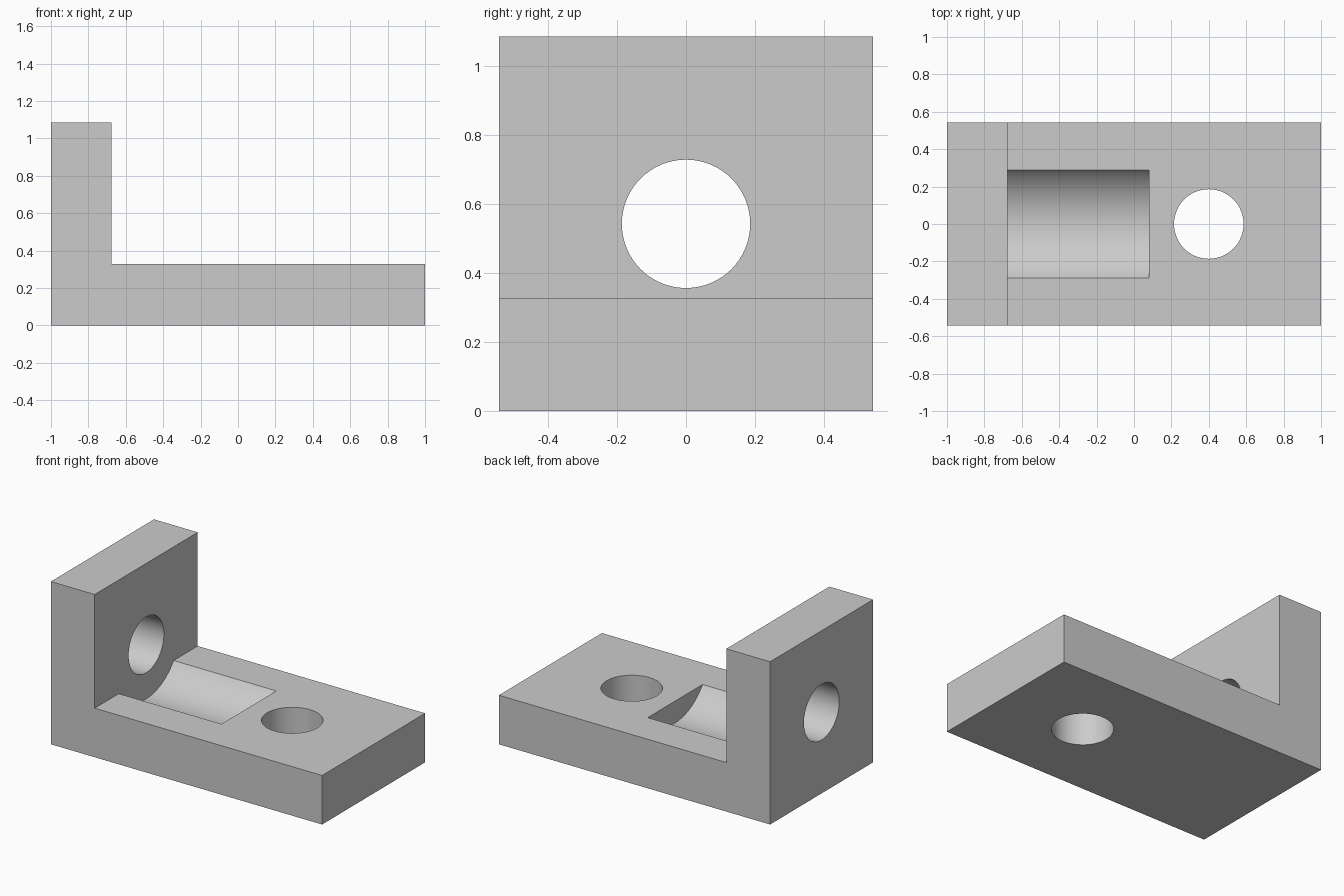
import bpy
import bmesh
import math
from mathutils import Matrix, Vector

cube = bpy.data.objects.get("Cube")
if cube:
    bpy.data.objects.remove(cube, do_unlink=True)

HALF_DEPTH = 0.5425
HEIGHT = 1.085
BASE_TOP = 0.327
WALL_X = -0.677
BORE_Z = HEIGHT / 2
HOLE_RADIUS = 0.186
GROOVE_RADIUS = 0.361

grey = bpy.data.materials.new("light grey")
grey.use_nodes = True
colour = (0.6, 0.6, 0.6, 1)
grey.diffuse_color = colour
grey.node_tree.nodes["Principled BSDF"].inputs["Base Color"].default_value = colour


def add_object(name, bm):
    bmesh.ops.recalc_face_normals(bm, faces=bm.faces)
    mesh = bpy.data.meshes.new(name)
    bm.to_mesh(mesh)
    bm.free()
    mesh.materials.append(grey)
    obj = bpy.data.objects.new(name, mesh)
    bpy.context.collection.objects.link(obj)
    return obj


def cylinder(name, start, end, radius):
    start, end = Vector(start), Vector(end)
    axis = end - start
    bm = bmesh.new()
    turn = axis.to_track_quat("Z", "Y").to_matrix().to_4x4()
    bmesh.ops.create_cone(bm, cap_ends=True, segments=64, radius1=radius, radius2=radius,
                          depth=axis.length,
                          matrix=Matrix.Translation((start + end) / 2) @ turn)
    obj = add_object(name, bm)
    obj.hide_render = True
    return obj


# L-shaped body, extruded from its side profile
profile = [(-1, 0), (1, 0), (1, BASE_TOP), (WALL_X, BASE_TOP), (WALL_X, HEIGHT), (-1, HEIGHT)]
bm = bmesh.new()
face = bm.faces.new([bm.verts.new((x, -HALF_DEPTH, z)) for x, z in profile])
result = bmesh.ops.extrude_face_region(bm, geom=[face], use_keep_orig=True)
moved = [v for v in result["geom"] if isinstance(v, bmesh.types.BMVert)]
bmesh.ops.translate(bm, verts=moved, vec=(0, 2 * HALF_DEPTH, 0))
bracket = add_object("angle_bracket", bm)

# Wall bore, base hole and the blind round groove in the base
cutters = [
    cylinder("wall_bore_cutter", (-1.2, 0, BORE_Z), (-0.5, 0, BORE_Z), HOLE_RADIUS),
    cylinder("base_hole_cutter", (0.4, 0, -0.2), (0.4, 0, 0.6), HOLE_RADIUS),
    cylinder("groove_cutter", (WALL_X, 0, BORE_Z), (0.08, 0, BORE_Z), GROOVE_RADIUS),
]
for cutter in cutters:
    cut = bracket.modifiers.new(cutter.name, "BOOLEAN")
    cut.operation = "DIFFERENCE"
    cut.solver = "EXACT"
    cut.object = cutter

# Bake the cuts, then drop the cutters
depsgraph = bpy.context.evaluated_depsgraph_get()
final_mesh = bpy.data.meshes.new_from_object(bracket.evaluated_get(depsgraph))
bracket.modifiers.clear()
bracket.data = final_mesh
for cutter in cutters:
    bpy.data.objects.remove(cutter, do_unlink=True)

# Smooth round walls with crisp edges
for obj in bpy.context.selected_objects:
    obj.select_set(False)
bracket.select_set(True)
bpy.context.view_layer.objects.active = bracket
bpy.ops.object.shade_smooth_by_angle(angle=math.radians(30))
